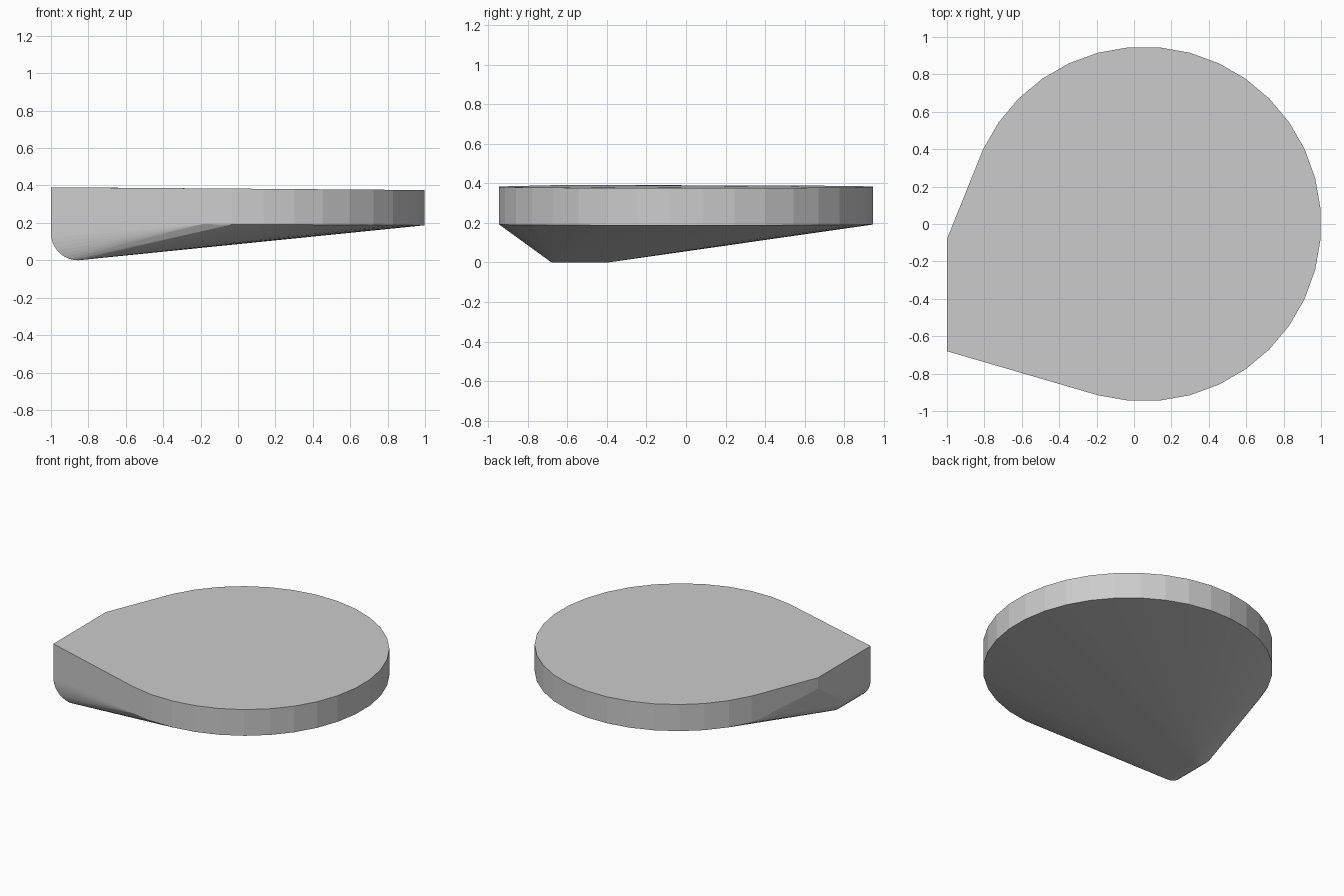
import bpy, bmesh
from math import sin, cos, radians

if "Cube" in bpy.data.objects:
    bpy.data.objects.remove(bpy.data.objects["Cube"])

bm = bmesh.new()

# Slightly tilted round plate, 36 sides
R, CX = 0.948, 0.053
for i in range(36):
    a = radians(i * 10 + 5)
    x, y = CX + R * cos(a), R * sin(a)
    bm.verts.new((x, y, 0.192 - 0.005 * x))
    bm.verts.new((x, y, 0.383 - 0.0075 * x))

# Rounded foot at the left: quarter arc swept along y
r = 0.145
for i in range(10):
    a = radians(180 + i * 10)
    for y in (-0.68, -0.39):
        bm.verts.new((-1 + r + r * cos(a), y, r + r * sin(a)))

# Upright left edge: front corner and short back corner
for y, z in ((-0.68, 0.39), (-0.08, 0.39), (-0.08, 0.31)):
    bm.verts.new((-1, y, z))

# Wrap everything in one convex skin
res = bmesh.ops.convex_hull(bm, input=bm.verts[:])
loose = {g for g in res["geom_interior"] + res["geom_unused"]
         if isinstance(g, bmesh.types.BMVert)}
bmesh.ops.delete(bm, geom=list(loose), context='VERTS')
bmesh.ops.dissolve_limit(bm, angle_limit=radians(0.5), verts=bm.verts[:], edges=bm.edges[:])
bmesh.ops.recalc_face_normals(bm, faces=bm.faces[:])

mesh = bpy.data.meshes.new("rounded_plate")
bm.to_mesh(mesh)
bm.free()
obj = bpy.data.objects.new("rounded_plate", mesh)
bpy.context.collection.objects.link(obj)
